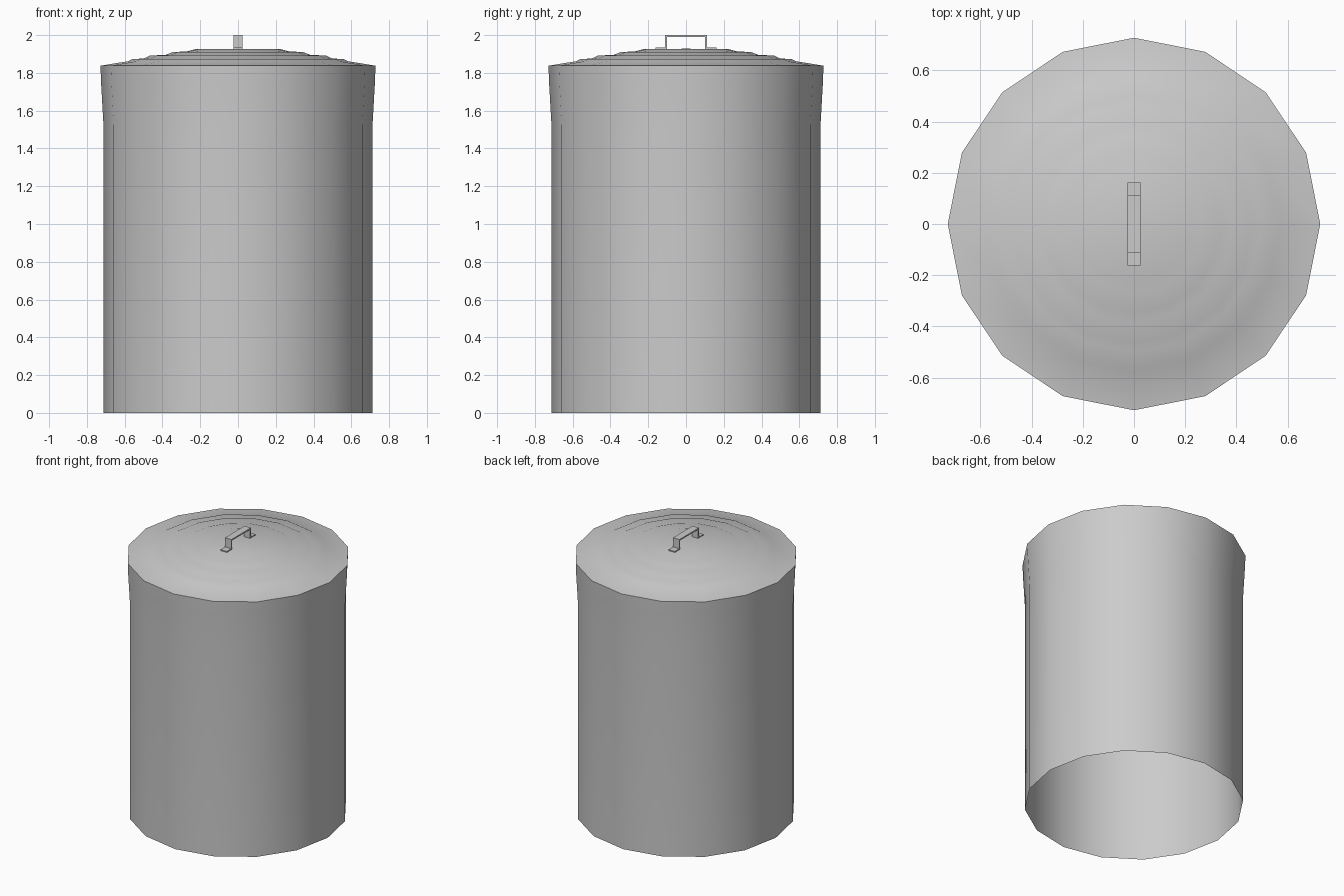
import bpy, bmesh, math

if "Cube" in bpy.data.objects:
    bpy.data.objects.remove(bpy.data.objects["Cube"])

SIDES = 16


def make_object(name, bm, angle):
    bmesh.ops.recalc_face_normals(bm, faces=bm.faces)
    mesh = bpy.data.meshes.new(name)
    bm.to_mesh(mesh)
    bm.free()
    ob = bpy.data.objects.new(name, mesh)
    bpy.context.collection.objects.link(ob)
    if angle:
        bpy.ops.object.select_all(action='DESELECT')
        ob.select_set(True)
        bpy.context.view_layer.objects.active = ob
        bpy.ops.object.shade_smooth_by_angle(angle=math.radians(angle))
    return ob


def revolve(name, profile, angle):
    """Turn (radius, z) points around z; a radius of 0 closes with a fan."""
    bm = bmesh.new()
    rings = []
    for r, z in profile:
        n = SIDES if r > 0 else 1
        rings.append([bm.verts.new((r * math.cos(math.tau * i / SIDES),
                                    r * math.sin(math.tau * i / SIDES), z))
                      for i in range(n)])
    for a, b in zip(rings, rings[1:]):
        for i in range(SIDES):
            j = (i + 1) % SIDES
            if len(b) == 1:
                bm.faces.new((a[i], a[j], b[0]))
            else:
                bm.faces.new((a[i], a[j], b[j], b[i]))
    return make_object(name, bm, angle)


# Open-bottomed can body with a slight flare under the rim
revolve("can_body", [(0.712, 0), (0.712, 1.52), (0.725, 1.75), (0.728, 1.838)], 40)

# Lid with shallow concentric steps
lid = revolve("lid", [(0.728, 1.838), (0.58, 1.862), (0.56, 1.873), (0.50, 1.876),
                      (0.465, 1.892), (0.385, 1.895), (0.345, 1.910), (0.27, 1.914),
                      (0.225, 1.926), (0, 1.928)], 40)
# Point the open lid surface upwards
if sum(p.normal.z for p in lid.data.polygons) < 0:
    lid.data.flip_normals()

# Bent strap handle: half outline mirrored in y, extruded along x
outer = [(0.162, 1.934), (0.111, 1.934), (0.111, 2.0)]
inner = [(0.101, 1.990), (0.101, 1.925), (0.162, 1.925)]
bm = bmesh.new()
half_width = 0.025
outline = (outer + [(-y, z) for y, z in reversed(outer)]
           + [(-y, z) for y, z in reversed(inner)] + inner)
face = bm.faces.new([bm.verts.new((-half_width, y, z)) for y, z in outline])
extruded = bmesh.ops.extrude_face_region(bm, geom=[face], use_keep_orig=True)
bmesh.ops.translate(bm, vec=(2 * half_width, 0, 0),
                    verts=[v for v in extruded["geom"]
                           if isinstance(v, bmesh.types.BMVert)])
make_object("lid_handle", bm, None)
